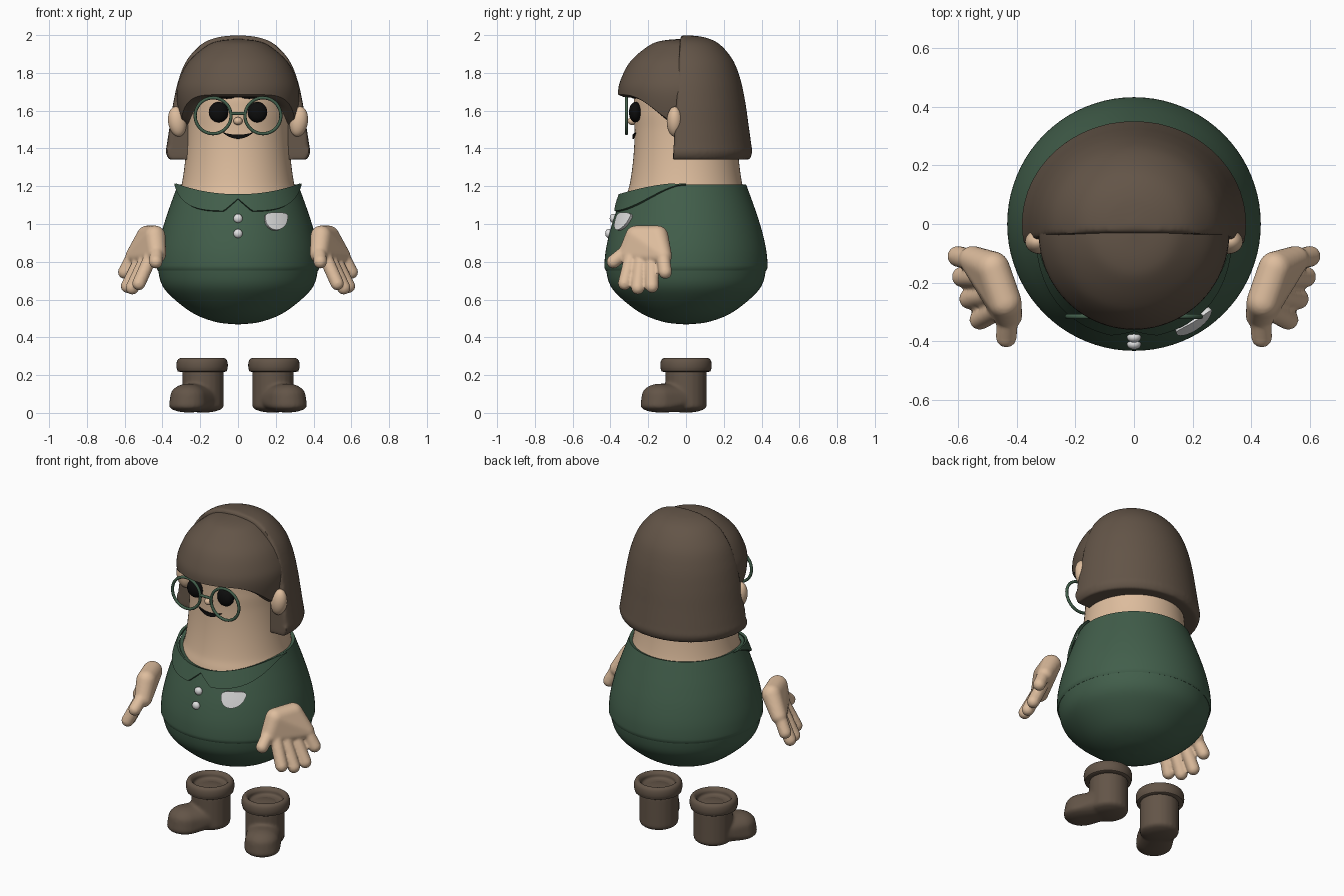
import bpy, bmesh, math
from mathutils import Matrix, Vector

if "Cube" in bpy.data.objects:
    bpy.data.objects.remove(bpy.data.objects["Cube"])
parts = []


def material(name, rgb):
    m = bpy.data.materials.new(name)
    m.use_nodes = True
    m.diffuse_color = (*rgb, 1)
    m.node_tree.nodes["Principled BSDF"].inputs["Base Color"].default_value = (*rgb, 1)
    return m


SKIN = material("skin", (0.73, 0.51, 0.34))
BROWN = material("dark_brown", (0.125, 0.09, 0.064))
GREEN = material("forest_green", (0.054, 0.113, 0.07))
BLACK = material("black", (0.004, 0.004, 0.004))
WHITE = material("off_white", (0.75, 0.75, 0.75))


def finish(name, bm, mat):
    """Turn a bmesh into a named object with one colour."""
    bmesh.ops.remove_doubles(bm, verts=bm.verts, dist=0.0002)
    bmesh.ops.recalc_face_normals(bm, faces=bm.faces)
    mesh = bpy.data.meshes.new(name)
    bm.to_mesh(mesh)
    bm.free()
    mesh.materials.append(mat)
    ob = bpy.data.objects.new(name, mesh)
    bpy.context.collection.objects.link(ob)
    parts.append(ob)
    return ob


def smooth_curve(pts, n=6):
    """Catmull-Rom samples through (radius, z) points."""
    p = [Vector(q) for q in pts]
    p = [p[0]] + p + [p[-1]]
    out = []
    for a, b, c, d in zip(p, p[1:], p[2:], p[3:]):
        for i in range(n):
            t = i / n
            out.append(b + (c - a) * t / 2 + (2 * a - 5 * b + 4 * c - d) * t**2 / 2
                       + (3 * b - a - 3 * c + d) * t**3 / 2)
    return out + [p[-1]]


def radius(curve, z):
    """Radius of a sampled profile at height z."""
    for a, b in zip(curve, curve[1:]):
        if min(a.y, b.y) <= z <= max(a.y, b.y) and a.y != b.y:
            return a.x + (b.x - a.x) * (z - a.y) / (b.y - a.y)
    return min((curve[0], curve[-1]), key=lambda q: abs(q.y - z)).x


def surface(fn, nu, nv):
    """Grid surface from fn(u, v) with u and v from 0 to 1."""
    bm = bmesh.new()
    rows = [[bm.verts.new(fn(i / nu, j / nv)) for i in range(nu + 1)] for j in range(nv + 1)]
    for a, b in zip(rows, rows[1:]):
        for i in range(nu):
            bm.faces.new((a[i], a[i + 1], b[i + 1], b[i]))
    return bm


def lathe(curve, cx=0, sx=1, nu=64):
    def fn(u, v):
        p = curve[round(v * (len(curve) - 1))]
        a = u * math.tau
        return (cx + sx * max(p.x, 0) * math.sin(a), -max(p.x, 0) * math.cos(a), p.y)
    return surface(fn, nu, len(curve) - 1)


def thicken(ob, amount, offset):
    m = ob.modifiers.new("thickness", 'SOLIDIFY')
    m.thickness, m.offset = amount, offset


def soften(ob, voxel, repeats):
    r = ob.modifiers.new("blend", 'REMESH')
    r.mode, r.voxel_size = 'VOXEL', voxel
    s = ob.modifiers.new("soften", 'SMOOTH')
    s.factor, s.iterations = 0.5, repeats


def hull(bm, balls):
    """Add the convex hull of flattened balls (x, y, z, radius, height radius)."""
    tmp = bmesh.new()
    for x, y, z, r, h in balls:
        mat = Matrix.Translation((x, y, z)) @ Matrix.Diagonal((r, r, h, 1))
        bmesh.ops.create_uvsphere(tmp, u_segments=20, v_segments=12, radius=1, matrix=mat)
    bmesh.ops.delete(tmp, geom=tmp.edges[:], context='EDGES_FACES')
    bmesh.ops.convex_hull(tmp, input=tmp.verts[:])
    bmesh.ops.delete(tmp, geom=[v for v in tmp.verts if not v.link_faces], context='VERTS')
    mesh = bpy.data.meshes.new("hull")
    tmp.to_mesh(mesh)
    tmp.free()
    bm.from_mesh(mesh)
    bpy.data.meshes.remove(mesh)


def ball(name, centre, size, mat, tilt=0):
    bm = bmesh.new()
    m = Matrix.Translation(centre) @ Matrix.Rotation(tilt, 4, 'Y') @ Matrix.Diagonal((*size, 1))
    bmesh.ops.create_uvsphere(bm, u_segments=28, v_segments=16, radius=1, matrix=m)
    return finish(name, bm, mat)


# Body profiles
head = smooth_curve([(0.33, 1.08), (0.315, 1.15), (0.298, 1.21), (0.284, 1.3), (0.275, 1.4),
                     (0.272, 1.5), (0.275, 1.6), (0.268, 1.7), (0.2, 1.85), (0, 1.92)])
shirt = smooth_curve([(0.425, 0.755), (0.432, 0.775), (0.425, 0.86), (0.403, 0.96),
                      (0.372, 1.06), (0.34, 1.15), (0.318, 1.21)])
bowl = smooth_curve([(0.415, 0.8), (0.422, 0.75), (0.385, 0.65), (0.25, 0.535),
                     (0.12, 0.482), (0, 0.468)])
finish("head_and_neck", lathe(head), SKIN)
finish("trousers", lathe(bowl), GREEN)


def neckline(a):
    return 1.21 - 0.06 * max(0, math.cos(a))**2


def shirt_point(u, v):
    a = u * math.tau
    z = 0.755 + (neckline(a) - 0.755) * v
    r = radius(shirt, z)
    return (r * math.sin(a), -r * math.cos(a), z)


thicken(finish("shirt", surface(shirt_point, 80, 36), GREEN), 0.02, -1)


# Collar with a notch at the centre front
def collar_point(u, v):
    a = (u - 0.5) * math.pi
    low = 1.065 + 0.14 * math.sin(a)**4 + 0.065 * max(0, 1 - abs(a) / 0.2)
    z = low + (max(neckline(a), low) + 0.003 - low) * v
    r = radius(shirt, z) + 0.004
    return (r * math.sin(a), -r * math.cos(a), z)


thicken(finish("collar", surface(collar_point, 90, 8), GREEN), 0.014, 1)


def patch(name, curve, cx, half, low, high, lift, depth, mat):
    """Plate that hugs the front of a lathed part."""
    def fn(u, v):
        k = 2 * u - 1
        x, z = cx + half * k, low(k) + (high(k) - low(k)) * v
        return (x, -math.sqrt((radius(curve, z) + lift)**2 - x * x), z)
    thicken(finish(name, surface(fn, 24, 6), mat), depth, 1)


patch("pocket", shirt, 0.197, 0.058, lambda k: 1.03 - 0.065 * math.sqrt(1 - k * k),
      lambda k: 1.055 - 0.015 * k**6, 0.002, 0.016, WHITE)
patch("mouth", head, 0, 0.076, lambda k: 1.451 + 0.03 * k * k,
      lambda k: 1.473 + 0.011 * k * k, 0.003, 0.008, BLACK)
for label, z in (("upper", 1.03), ("lower", 0.95)):
    ball(label + "_button", (0, -radius(shirt, z) - 0.004, z), (0.024, 0.018, 0.024), WHITE)
ball("nose", (0, -0.285, 1.545), (0.024, 0.024, 0.021), SKIN)

# Back hair: a bell cut by a nearly upright plane
bell = smooth_curve([(0, 2.0), (0.1, 1.988), (0.18, 1.95), (0.25, 1.865), (0.29, 1.76),
                     (0.315, 1.64), (0.332, 1.52), (0.346, 1.42), (0.351, 1.38),
                     (0.338, 1.35), (0.31, 1.341), (0, 1.341)])
bm = lathe(bell, sx=1.09)
bmesh.ops.remove_doubles(bm, verts=bm.verts, dist=0.0002)
cut = bmesh.ops.bisect_plane(bm, geom=bm.verts[:] + bm.edges[:] + bm.faces[:],
                             plane_co=(0, -0.03, 2), plane_no=(0, -1, 0.06), clear_outer=True)
bmesh.ops.holes_fill(bm, edges=[e for e in bm.edges if e.is_boundary])
soften(finish("back_hair", bm, BROWN), 0.011, 5)

# Fringe: front dome whose lower edge drops at the temples
dome = smooth_curve([(0, 1.98), (0.1, 1.97), (0.17, 1.942), (0.265, 1.86), (0.317, 1.76),
                     (0.33, 1.69), (0.32, 1.6), (0.3, 1.52)])


def fringe_point(u, v):
    a = (u - 0.5) * math.radians(190)
    edge = 1.685 - 0.15 * abs(math.sin(a))**6.5
    s, k = min(v / 0.75, 1), max(0, (v - 0.75) / 0.25)
    z = 1.98 - (1.98 - edge) * s * s
    r = radius(dome, z) * (1 - 0.28 * k)
    return (r * 0.985 * math.sin(a), -0.03 - r * math.cos(a), z - 0.014 * math.sin(math.pi * k))


finish("fringe", surface(fringe_point, 64, 40), BROWN)

# Glasses bridge
bm = bmesh.new()
bmesh.ops.create_cone(bm, cap_ends=True, segments=12, radius1=0.008, radius2=0.008, depth=0.07,
                      matrix=Matrix.Translation((0, -0.315, 1.585)) @ Matrix.Rotation(math.pi / 2, 4, 'Y'))
finish("glasses_bridge", bm, GREEN)

# Hand and boot layouts for the left side: x, y, z, radius
palm = [(0.44, -0.265, 0.935, 0.057), (0.48, -0.15, 0.935, 0.057),
        (0.43, -0.31, 0.84, 0.05), (0.55, -0.12, 0.83, 0.046)]
digits = [((0.43, -0.31, 0.86), (0.435, -0.385, 0.8)), ((0.46, -0.29, 0.83), (0.525, -0.325, 0.685)),
          ((0.485, -0.24, 0.82), (0.56, -0.255, 0.662)), ((0.51, -0.18, 0.82), (0.585, -0.18, 0.67)),
          ((0.545, -0.125, 0.85), (0.6, -0.11, 0.745))]
cuff = smooth_curve([(0, 0.25), (0.085, 0.25), (0.097, 0.275), (0.113, 0.29), (0.13, 0.28),
                     (0.136, 0.255), (0.132, 0.228), (0.115, 0.217), (0, 0.217)], 4)

for side, s in (("left", 1), ("right", -1)):
    # Face
    ball(side + "_eye", (s * 0.103, -0.268, 1.592), (0.052, 0.034, 0.054), BLACK)
    ball(side + "_eyebrow", (s * 0.06, -0.275, 1.677), (0.05, 0.016, 0.014), BLACK)
    ball(side + "_ear", (s * 0.322, -0.06, 1.542), (0.048, 0.042, 0.08), SKIN, s * 0.15)

    def ring(u, v):
        a, b = u * math.tau, v * math.tau
        r = 0.095 + 0.0085 * math.cos(b)
        return (s * 0.132 + r * math.cos(a), -0.315 + 0.0085 * math.sin(b), 1.573 + r * math.sin(a))
    finish(side + "_glasses_rim", surface(ring, 48, 10), GREEN)

    # Hand
    bm = bmesh.new()
    hull(bm, [(s * x, y, z, r, r) for x, y, z, r in palm])
    for a, b in digits:
        hull(bm, [(s * x, y, z, 0.036, 0.036) for x, y, z in (a, b)])
    soften(finish(side + "_hand", bm, SKIN), 0.008, 4)

    # Boot
    bm = bmesh.new()
    hull(bm, [(s * 0.185, 0, z, 0.11, 0.035) for z in (0.036, 0.22)])
    hull(bm, [(s * 0.185, 0, 0.08, 0.1, 0.075), (s * 0.264, -0.14, 0.038, 0.102, 0.036),
              (s * 0.262, -0.138, 0.09, 0.097, 0.065)])
    soften(finish(side + "_boot", bm, BROWN), 0.009, 6)
    finish(side + "_boot_cuff", lathe(cuff, s * 0.19, 1, 40), BROWN)

# Apply modifiers and smooth the shading
bpy.ops.object.select_all(action='DESELECT')
for ob in parts:
    ob.select_set(True)
bpy.context.view_layer.objects.active = parts[0]
bpy.ops.object.convert(target='MESH')
bpy.ops.object.shade_smooth_by_angle(angle=math.radians(45))
